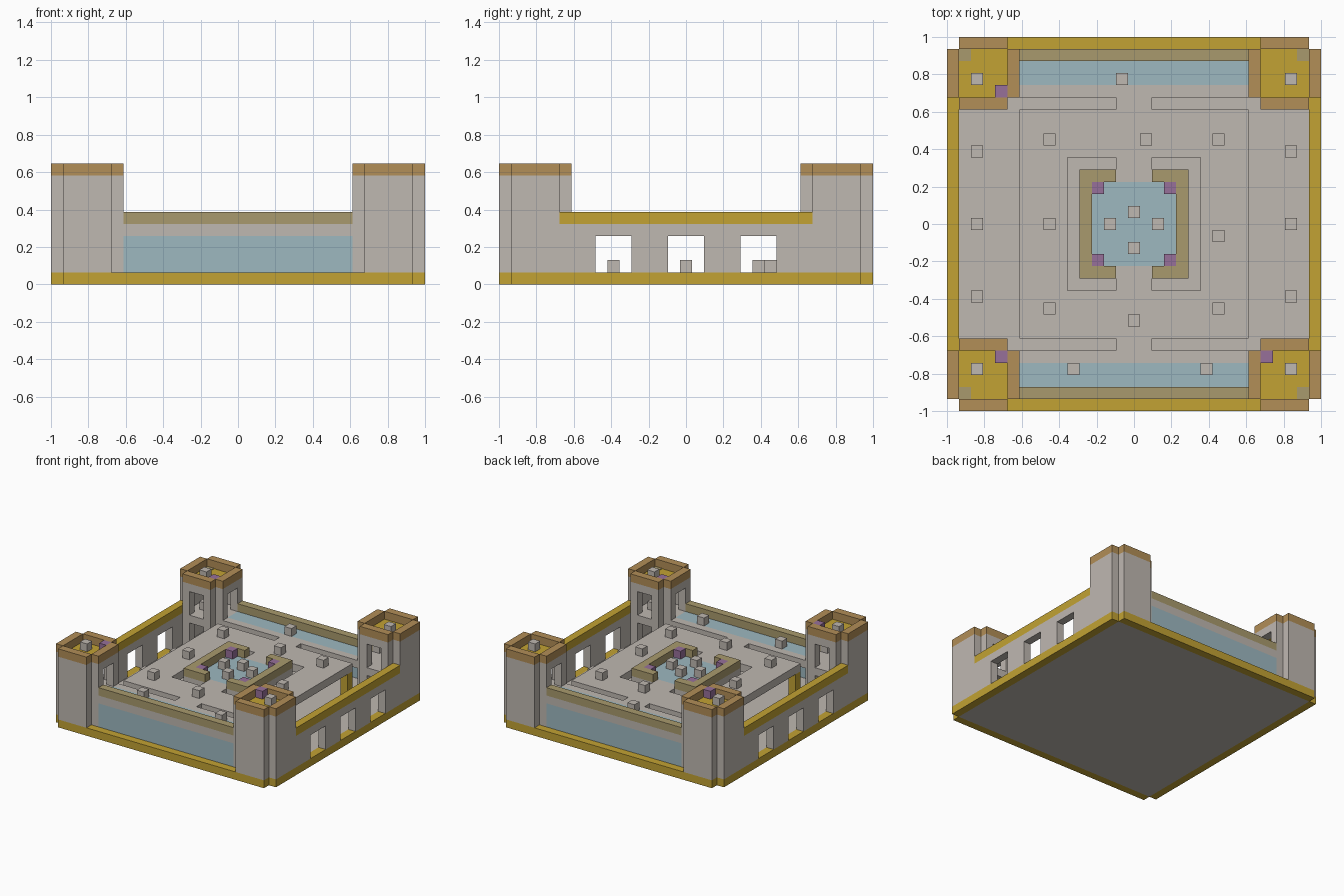
import bpy, bmesh
from mathutils import Matrix, Vector

if "Cube" in bpy.data.objects:
    bpy.data.objects.remove(bpy.data.objects["Cube"])

U = 2 / 31  # one block


def material(name, code):
    rgb = [int(code[i:i + 2], 16) / 255 for i in (0, 2, 4)]
    lin = [c / 12.92 if c < 0.04 else ((c + 0.055) / 1.055) ** 2.4 for c in rgb] + [1]
    m = bpy.data.materials.new(name)
    m.use_nodes = True
    m.diffuse_color = lin
    m.node_tree.nodes["Principled BSDF"].inputs["Base Color"].default_value = lin
    return m


STONE = material("pale_stone", "BFB8B1")
GOLD = material("gold_sand", "C2A233")
BROWN = material("brown_clay", "B28E57")
OLIVE = material("olive_stone", "A99A6D")
BLUE = material("pale_blue", "9DB8C0")
PURPLE = material("purple", "97709A")


def finish(name, bm, mats):
    mesh = bpy.data.meshes.new(name)
    bm.to_mesh(mesh)
    bm.free()
    for m in mats:
        mesh.materials.append(m)
    ob = bpy.data.objects.new(name, mesh)
    bpy.context.scene.collection.objects.link(ob)
    return ob


def boxes(name, mat, items):
    """Each item is x0, x1, y0, y1, z0, z1 in blocks."""
    bm = bmesh.new()
    for x0, x1, y0, y1, z0, z1 in items:
        mid = Vector((x0 + x1, y0 + y1, z0 + z1)) * U / 2
        size = (abs(x1 - x0) * U, abs(y1 - y0) * U, (z1 - z0) * U)
        bmesh.ops.create_cube(bm, size=1, matrix=Matrix.Translation(mid) @ Matrix.Diagonal((*size, 1)))
    return finish(name, bm, [mat])


def mirror_x(items):
    return [(s * a, s * b, *rest) for s in (1, -1) for a, b, *rest in items]


def mirror_y(items):
    return [(a, b, s * c, s * d, *rest) for s in (1, -1) for a, b, c, d, *rest in items]


def quad(items):
    return mirror_x(mirror_y(items))


def swap(items):
    return [(c, d, a, b, *z) for a, b, c, d, *z in items]


def cubes(name, mat, cells, z):
    return boxes(name, mat, [(x - .5, x + .5, y - .5, y + .5, z, z + 1) for x, y in cells])


# Base with a gold border and cut corners
boxes("ground_floor", STONE, [(-14.5, 14.5, -14.5, 14.5, 0, 1)])
edge = [(-14.5, 14.5, 14.5, 15.5, 0, 1)]
boxes("base_border", GOLD, mirror_y(edge) + mirror_x(swap(edge)))

# Side walls with three windows each
side = [(14.5, 15.5, -10.5, 10.5, 4, 5)]
for a, b in ((-10.5, -7.5), (-4.5, -1.5), (1.5, 4.5), (7.5, 10.5)):
    side.append((14.5, 15.5, a, b, 1, 4))
boxes("side_walls", STONE, mirror_x(side))
boxes("side_wall_caps", GOLD, mirror_x([(14.5, 15.5, -10.5, 10.5, 5, 6)]))

# Front and back walls in layers
for name, mat, z0, z1 in (("end_wall_glass", BLUE, 1, 4), ("end_wall_band", STONE, 4, 5),
                          ("end_wall_caps", OLIVE, 5, 6)):
    boxes(name, mat, mirror_y([(-9.5, 9.5, 13.5, 14.5, z0, z1)]))

# Corner towers: solid outer walls, inner walls with doors on two storeys
outer = [(10.5, 14.5, 14.5, 15.5, 1, 9)]
inner = [(10.5, 11.5, 9.5, 10.5, 1, 9), (13.5, 14.5, 9.5, 10.5, 1, 9),
         (11.5, 13.5, 9.5, 10.5, 4, 5), (11.5, 13.5, 9.5, 10.5, 8, 9)]
walls = outer + inner
boxes("tower_walls", STONE, quad(walls + swap(walls)))
rim = [(10.5, 14.5, 14.5, 15.5, 9, 10), (10.5, 14.5, 9.5, 10.5, 9, 10)]
boxes("tower_rims", BROWN, quad(rim + swap(rim)))
boxes("tower_middle_floors", STONE, quad([(10.5, 14.5, 10.5, 14.5, 4, 5)]))
boxes("tower_roofs", GOLD, quad([(10.5, 14.5, 10.5, 14.5, 8, 9)]))
boxes("tower_roof_plates", OLIVE, quad([(13.5, 14.5, 13.5, 14.5, 9, 9.05)]))

# Upper floor: a grid with slots removed and blue areas, then thickened
bm = bmesh.new()
NX, NY = 19, 27
bmesh.ops.create_grid(bm, x_segments=NX, y_segments=NY, size=0.5,
                      matrix=Matrix.Translation((0, 0, 5 * U)) @ Matrix.Diagonal((NX * U, NY * U, 1, 1)))
holes = []
for f in bm.faces:
    c = f.calc_center_median()
    x, y = abs(round(c.x / U)), abs(round(c.y / U))
    ring = max(x, y)
    if x >= 2 and (y == 10 or ring == 5):
        holes.append(f)
    f.material_index = int(y >= 12 or ring <= 3)
bmesh.ops.delete(bm, geom=holes, context="FACES")
floor = finish("upper_floor", bm, [STONE, BLUE])
solid = floor.modifiers.new("thickness", "SOLIDIFY")
solid.thickness = U
solid.offset = -1

# Supports below and low walls around the middle
boxes("floor_pillars", GOLD, quad([(8.5, 9.5, 8.5, 9.5, 1, 4)]))
boxes("court_walls", OLIVE, mirror_x([(3.5, 4.5, -4.5, 4.5, 5, 6)]) + quad([(1.5, 3.5, 3.5, 4.5, 5, 6)]))

# Small blocks standing on each level
cubes("ground_blocks", STONE, [(s * 13, y) for s in (1, -1) for y in (-6, 0, 6)] + [(0, 7)], 1)
cubes("upper_blocks", STONE, [(-7, 7), (1, 7), (7, 7), (-7, 0), (7, -1), (-7, -7), (7, -7), (0, -8),
                              (-1, 12), (-5, -12), (6, -12), (0, 1), (-2, 0), (2, 0), (0, -2)], 5)
cubes("court_corner_blocks", PURPLE, [(x, y) for x in (-3, 3) for y in (-3, 3)], 5)
tower_spots = [(x, y) for x in (-13, 13) for y in (-12, 12)]
cubes("tower_room_blocks", STONE, tower_spots, 5)
cubes("tower_roof_blocks", STONE, tower_spots, 9)
cubes("tower_purple_blocks", PURPLE, [(-11, 11), (-11, -11), (11, -11)], 9)
